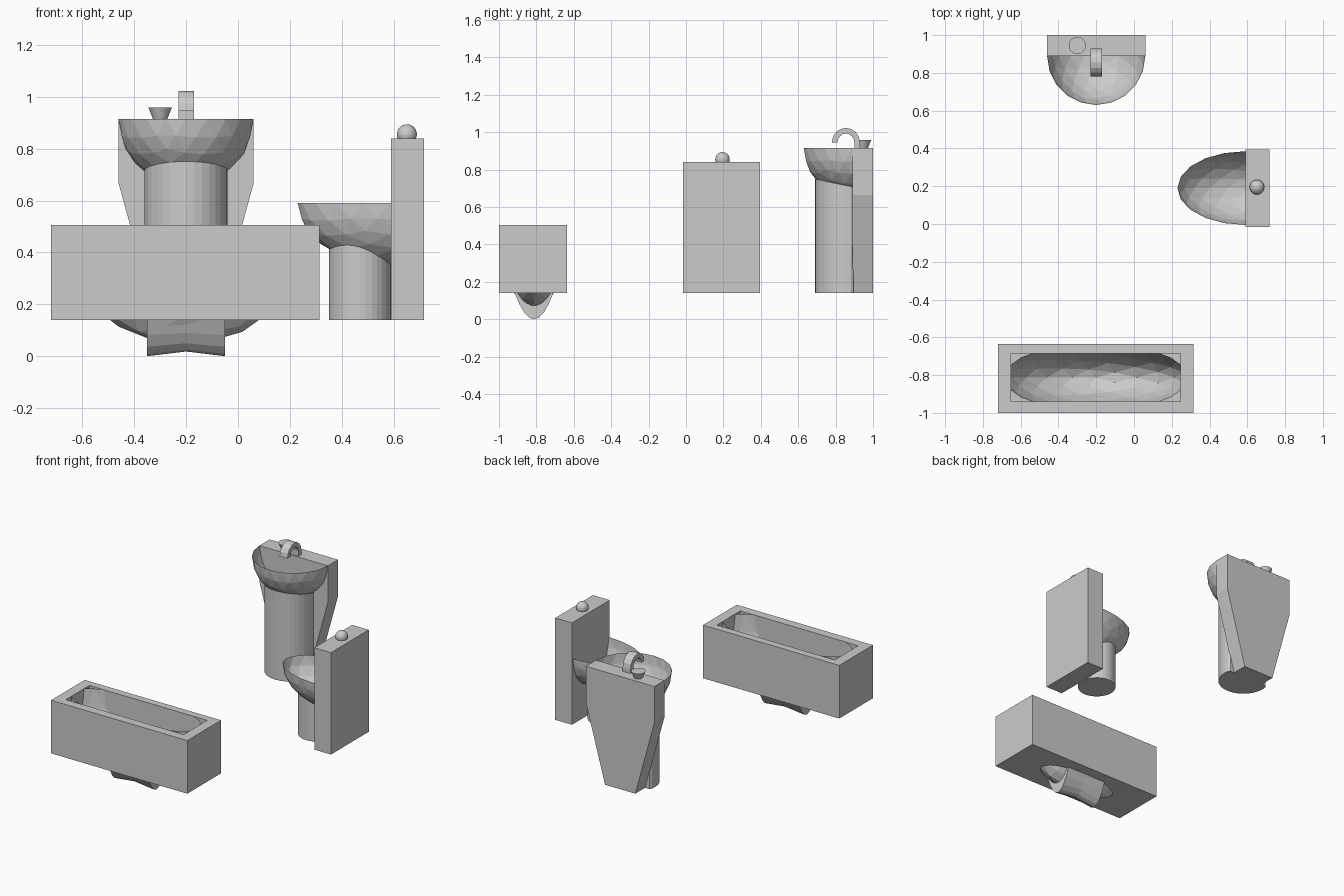
import bpy, bmesh, math
from mathutils import Vector

if "Cube" in bpy.data.objects:
    bpy.data.objects.remove(bpy.data.objects["Cube"])


def finish(name, bm):
    bmesh.ops.recalc_face_normals(bm, faces=bm.faces)
    me = bpy.data.meshes.new(name)
    bm.to_mesh(me)
    bm.free()
    ob = bpy.data.objects.new(name, me)
    bpy.context.collection.objects.link(ob)
    return ob


def box(name, lo, hi):
    bm = bmesh.new()
    bmesh.ops.create_cube(bm, size=1)
    for v in bm.verts:
        v.co = Vector([(a + b) / 2 + c * (b - a) for a, b, c in zip(lo, hi, v.co)])
    return finish(name, bm)


def bowl(name, c, r, planes, closed=False):
    # faceted ellipsoid, keeping the side each plane normal points away from
    bm = bmesh.new()
    bmesh.ops.create_icosphere(bm, subdivisions=3, radius=1)
    for v in bm.verts:
        v.co = Vector([a + b * k for a, b, k in zip(c, r, v.co)])
    for co, no in planes:
        bmesh.ops.bisect_plane(bm, geom=bm.verts[:] + bm.edges[:] + bm.faces[:],
                               plane_co=co, plane_no=no, clear_outer=True)
    if closed:
        bmesh.ops.holes_fill(bm, edges=[e for e in bm.edges if e.is_boundary])
    return finish(name, bm)


def pedestal(name, x, y, rad, c, r, xmax=9, ymax=9, n=32):
    # tube whose top edge follows the underside of a bowl
    bm = bmesh.new()
    low, top = [], []
    for i in range(n):
        a = 2 * math.pi * i / n
        px = min(x + rad * math.cos(a), xmax)
        py = min(y + rad * math.sin(a), ymax)
        k = 1 - ((px - c[0]) / r[0]) ** 2 - ((py - c[1]) / r[1]) ** 2
        low.append(bm.verts.new((px, py, 0.14)))
        top.append(bm.verts.new((px, py, c[2] - r[2] * 0.99 * math.sqrt(max(k, 0)))))
    for i in range(n):
        j = (i + 1) % n
        bm.faces.new((low[i], low[j], top[j], top[i]))
    bm.faces.new(low)
    return finish(name, bm)


def prism(name, pts, vec):
    bm = bmesh.new()
    f = bm.faces.new([bm.verts.new(p) for p in pts])
    g = bmesh.ops.extrude_face_region(bm, geom=[f])["geom"]
    bmesh.ops.translate(bm, vec=vec, verts=[v for v in g if isinstance(v, bmesh.types.BMVert)])
    return finish(name, bm)


# bathtub box with rectangular opening and a hole for the basin
tub = box("bathtub_box", (-0.72, -1, 0.14), (0.315, -0.635, 0.505))
tc, tr = (-0.2025, -0.8125, 0.505), (0.49, 0.18, 0.46)
cut1 = box("opening_cutter", (-0.65, -0.94, 0.15), (0.245, -0.685, 0.6))
cut2 = bowl("basin_cutter", tc, tr, [((0, 0, 0.16), (0, 0, 1))], True)
for cutter in (cut1, cut2):
    m = tub.modifiers.new("cut", 'BOOLEAN')
    m.operation = 'DIFFERENCE'
    m.solver = 'EXACT'
    m.object = cutter
    cutter.hide_render = True
    cutter.hide_viewport = True

# bathtub basin, trimmed by the opening
bowl("bathtub_basin", tc, tr, [((0, 0, 0.505), (0, 0, 1)),
     ((-0.65, 0, 0), (-1, 0, 0)), ((0.245, 0, 0), (1, 0, 0)),
     ((0, -0.94, 0), (0, -1, 0)), ((0, -0.685, 0), (0, 1, 0))])

# saddle-shaped belly under the bathtub
bm = bmesh.new()
rows = []
for x, z0 in ((-0.35, 0.0), (-0.2, 0.018), (-0.05, 0.0)):
    rows.append([bm.verts.new((x, -0.8125 + 0.105 * t / 4, z0 + (0.145 - z0) * (t / 4) ** 2))
                 for t in range(-4, 5)])
for a, b in zip(rows, rows[1:]):
    for i in range(8):
        bm.faces.new((a[i], a[i + 1], b[i + 1], b[i]))
bm.faces.new(rows[0])
bm.faces.new(rows[2])
finish("bathtub_belly", bm)

# toilet
oc, orad = (0.59, 0.19, 0.59), (0.36, 0.195, 0.24)
box("toilet_tank", (0.59, -0.015, 0.14), (0.717, 0.395, 0.84))
bowl("toilet_bowl", oc, orad, [(oc, (0, 0, 1)), (oc, (1, 0, 0))])
pedestal("toilet_pedestal", 0.47, 0.19, 0.12, oc, orad, xmax=0.59)
bowl("flush_knob", (0.651, 0.195, 0.855), (0.039,) * 3, [])

# washbasin
sc, sr = (-0.2, 0.89, 0.915), (0.26, 0.26, 0.26)
bowl("sink_bowl", sc, sr, [(sc, (0, 0, 1)), (sc, (0, 1, 0))])
pedestal("sink_pedestal", -0.2, 0.85, 0.16, sc, sr, ymax=0.895)
half = [(0.26, 0.915), (0.26, 0.665), (0.115, 0.14)]
outline = half + [(-x, z) for x, z in reversed(half)]
prism("sink_back", [(x - 0.2, 0.89, z) for x, z in outline], (0, 0.11, 0))

# tap: square-section arch
arc = [math.pi * i / 8 for i in range(9)]
outer = [(0.855 + 0.075 * math.cos(a), 0.945 + 0.078 * math.sin(a)) for a in arc]
inner = [(0.855 + 0.045 * math.cos(a), 0.945 + 0.048 * math.sin(a)) for a in reversed(arc)]
prism("tap_spout", [(-0.23, y, z) for y, z in [(0.93, 0.9)] + outer + inner + [(0.9, 0.9)]],
      (0.06, 0, 0))

# tap handle
bpy.ops.mesh.primitive_cone_add(vertices=32, radius1=0.025, radius2=0.045, depth=0.05,
                                location=(-0.3, 0.945, 0.933))
bpy.context.object.name = "tap_handle"
